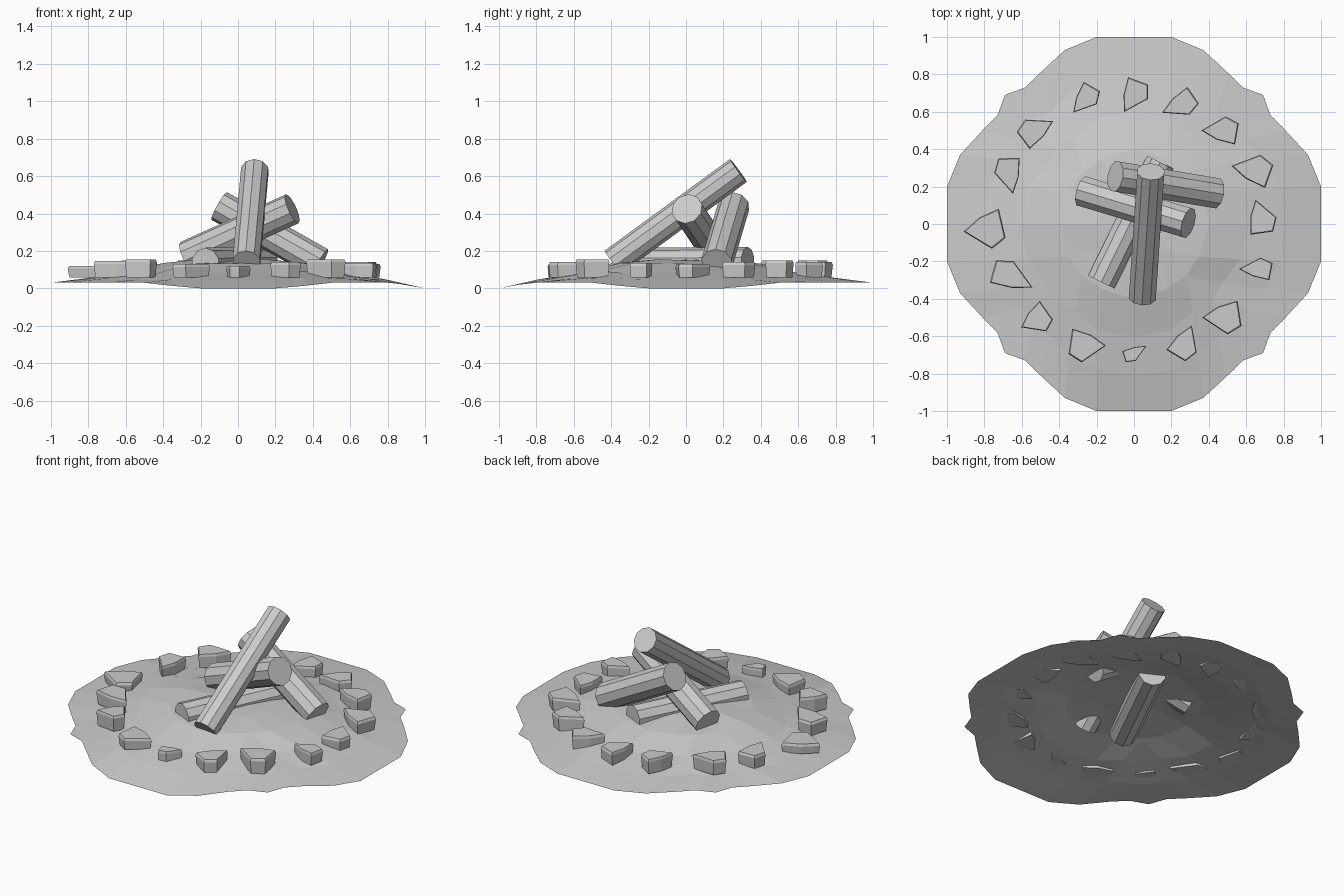
import bpy, bmesh, math, random
from mathutils import Vector, Matrix

if "Cube" in bpy.data.objects:
    bpy.data.objects.remove(bpy.data.objects["Cube"])

random.seed(4)


def finish(bm, name):
    bmesh.ops.recalc_face_normals(bm, faces=bm.faces)
    mesh = bpy.data.meshes.new(name)
    bm.to_mesh(mesh)
    bm.free()
    obj = bpy.data.objects.new(name, mesh)
    bpy.context.collection.objects.link(obj)
    return obj


# Ground: open sheet, a 10 x 10 grid pulled to a rounded outline and mounded in the middle
EDGE = [(0, 1), (0.2, 1), (0.37, 0.93), (0.5, 0.81), (0.58, 0.73), (0.69, 0.69)]
HEIGHT = [0.155, 0.15, 0.13, 0.085, 0.05, 0.03]


def outline(t):
    """Half-side of the outline at grid position t in 0..5."""
    i = min(int(t), 4)
    return Vector(EDGE[i]).lerp(Vector(EDGE[i + 1]), t - i)


bm = bmesh.new()
bmesh.ops.create_grid(bm, x_segments=10, y_segments=10, size=5)
for v in bm.verts:
    x, y = round(v.co.x), round(v.co.y)
    ring = max(abs(x), abs(y))
    if ring:
        lo = min(abs(x), abs(y))
        side, out = outline(5 * lo / ring) * ring / 5
        if abs(x) > abs(y):
            side, out = out, side
        v.co.x, v.co.y = math.copysign(side, x), math.copysign(out, y)
    z = HEIGHT[ring]
    if ring < 5:
        z += random.uniform(-0.007, 0.007)
    elif (x == 5 or y == -5) and lo <= 1:
        z = 0
    elif (x == 5 or y == -5) and lo == 2:
        z = 0.015
    v.co.z = z
finish(bm, "ground")


# Logs: ten-sided cylinders between two end points
def log(name, a, b, radius):
    a, b = Vector(a), Vector(b)
    d = b - a
    bm = bmesh.new()
    rot = d.to_track_quat('Z', 'Y').to_matrix().to_4x4()
    bmesh.ops.create_cone(bm, cap_ends=True, segments=10, radius1=radius, radius2=radius,
                          depth=d.length, matrix=Matrix.Translation((a + b) / 2) @ rot)
    finish(bm, name)


log("log_front", (0.045, -0.39, 0.14), (0.09, 0.28, 0.63), 0.076)
log("log_left", (-0.275, 0.175, 0.17), (0.29, 0.005, 0.425), 0.085)
log("log_right", (0.44, 0.165, 0.135), (-0.10, 0.255, 0.44), 0.085)
log("log_lying", (-0.175, -0.31, 0.135), (0.14, 0.33, 0.14), 0.082)


# Stones: chamfered kite-shaped blocks; x, y, pointing angle, length, width (negative flips), top
KITE = [(0.55, 0), (-0.1, 0.5), (-0.45, 0.25), (-0.35, -0.5), (0.15, -0.32)]
STONES = [
    (-0.26, 0.67, 229, 0.18, 0.13, 0.15), (0.0, 0.69, 240, 0.19, 0.15, 0.14),
    (0.25, 0.64, 204, 0.20, 0.14, 0.14), (0.47, 0.50, 180, 0.20, -0.15, 0.15),
    (0.64, 0.29, 170, 0.22, -0.17, 0.14), (0.68, 0.03, 107, 0.19, -0.16, 0.13),
    (0.66, -0.24, 180, 0.18, -0.12, 0.135), (0.48, -0.50, 180, 0.21, 0.18, 0.155),
    (0.27, -0.64, 68, 0.19, -0.155, 0.14), (0.0, -0.69, 30, 0.14, -0.08, 0.12),
    (-0.26, -0.65, 0, 0.20, -0.18, 0.13), (-0.52, -0.51, 207, 0.17, 0.16, 0.155),
    (-0.66, -0.28, -27, 0.24, 0.16, 0.145), (-0.79, -0.03, 185, 0.22, 0.21, 0.12),
    (-0.67, 0.27, -78, 0.20, -0.15, 0.14), (-0.53, 0.50, 27, 0.20, 0.15, 0.15),
]
for n, (x, y, ang, length, width, top) in enumerate(STONES):
    place = Matrix.Translation((x, y, 0)) @ Matrix.Rotation(math.radians(ang), 4, 'Z')
    bm = bmesh.new()
    rings = []
    for scale, z in ((0.92, 0.058), (1.0, top - 0.015), (0.93, top)):
        rings.append([bm.verts.new(place @ Vector((u * length * scale, v * width * scale, z)))
                      for u, v in KITE])
    for low, high in zip(rings, rings[1:]):
        for i in range(5):
            j = (i + 1) % 5
            bm.faces.new((low[i], low[j], high[j], high[i]))
    bm.faces.new(rings[0])
    bm.faces.new(rings[-1])
    finish(bm, f"stone_{n + 1}")
